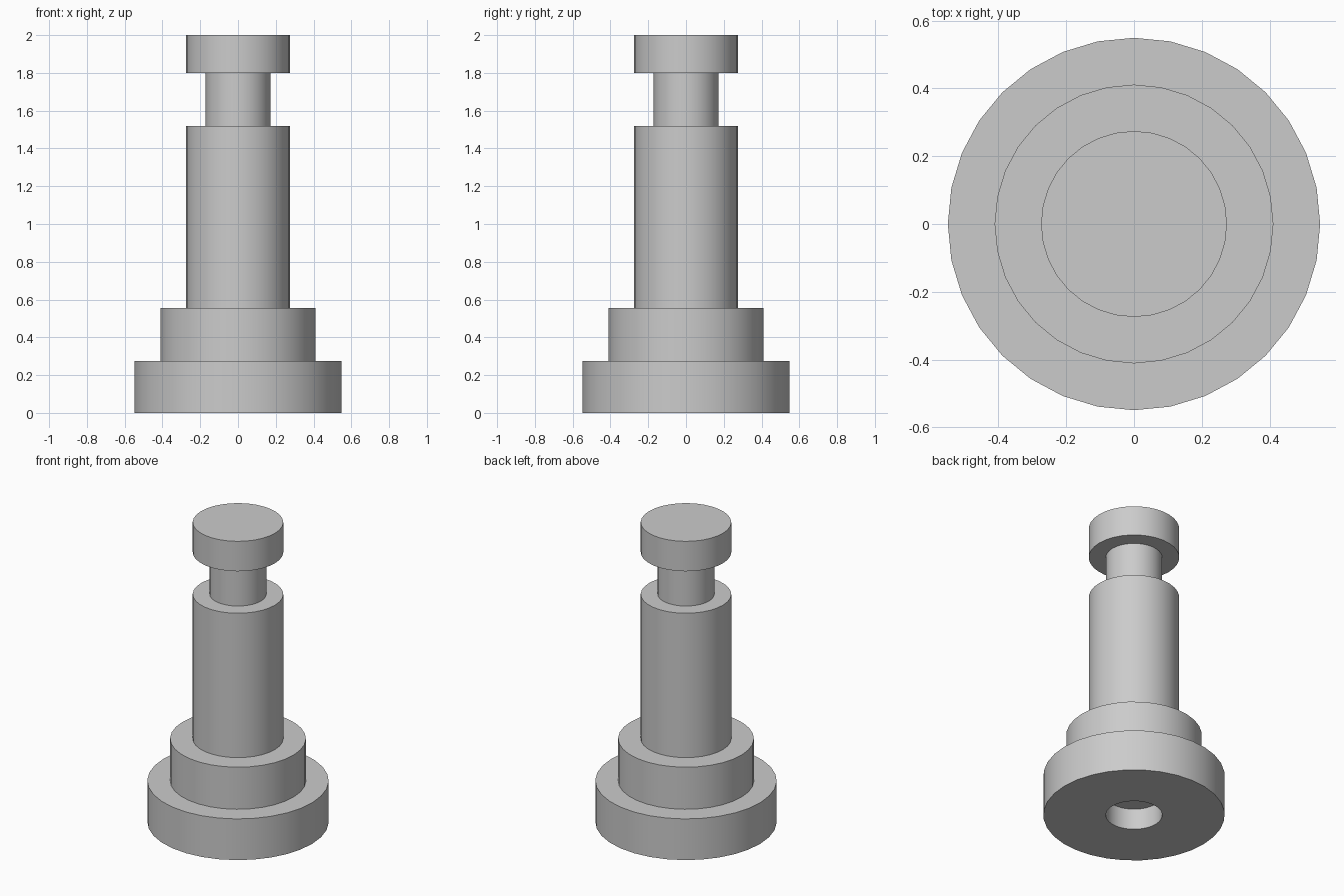
import bpy
import bmesh
import math
from mathutils import Matrix, Vector

SIDES = 32

# Remove the default cube
cube = bpy.data.objects.get("Cube")
if cube:
    bpy.data.objects.remove(cube, do_unlink=True)

# Plain grey material
grey = bpy.data.materials.new("plain_grey")
grey.use_nodes = True
colour = (0.6, 0.6, 0.6, 1.0)
grey.diffuse_color = colour
grey.node_tree.nodes["Principled BSDF"].inputs["Base Color"].default_value = colour

# Half section (radius, height): blind hole, base, collar, shaft, neck, head
BASE, COLLAR, SHAFT, NECK = 0.549, 0.411, 0.274, 0.171
profile = [
    (0, 0.14), (NECK, 0.14), (NECK, 0),
    (BASE, 0), (BASE, 0.275),
    (COLLAR, 0.275), (COLLAR, 0.556),
    (SHAFT, 0.556), (SHAFT, 1.52),
    (NECK, 1.52), (NECK, 1.8),
    (SHAFT, 1.8), (SHAFT, 2), (0, 2),
]

# Turn the section around the vertical axis
bm = bmesh.new()
verts = [bm.verts.new((r, 0, z)) for r, z in profile]
edges = [bm.edges.new(pair) for pair in zip(verts, verts[1:])]
bmesh.ops.spin(bm, geom=verts + edges, cent=(0, 0, 0), axis=(0, 0, 1),
               angle=math.tau, steps=SIDES, use_duplicate=False)
bmesh.ops.remove_doubles(bm, verts=bm.verts, dist=0.0001)
bmesh.ops.recalc_face_normals(bm, faces=bm.faces)

mesh = bpy.data.meshes.new("stepped_pin")
bm.to_mesh(mesh)
bm.free()
mesh.materials.append(grey)
pin = bpy.data.objects.new("stepped_pin", mesh)
bpy.context.collection.objects.link(pin)

# Smooth walls with crisp shoulders
bpy.ops.object.select_all(action="DESELECT")
pin.select_set(True)
bpy.context.view_layer.objects.active = pin
bpy.ops.object.shade_smooth_by_angle(angle=math.radians(30))
